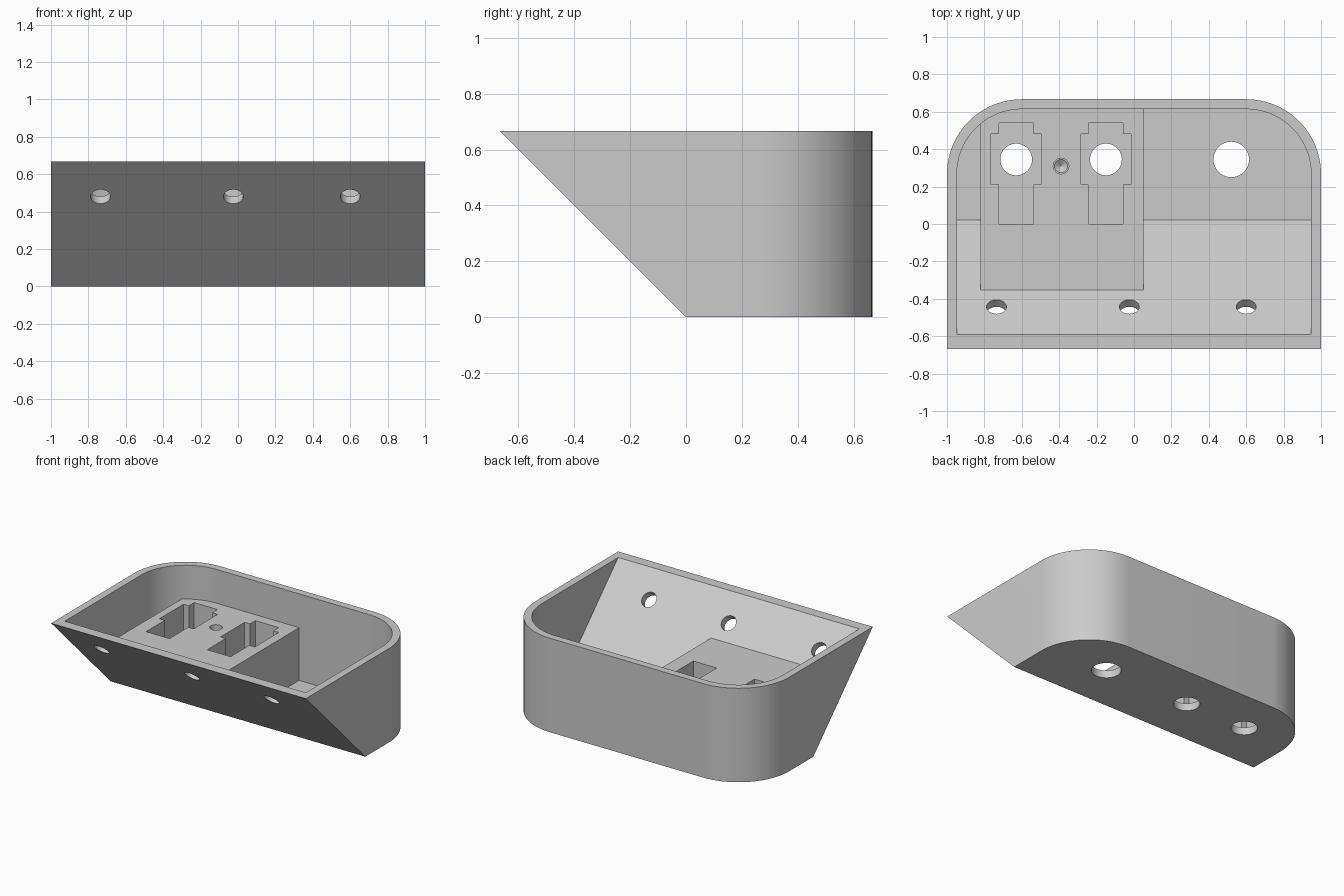
import bpy, bmesh, math
from mathutils import Matrix, Vector

if "Cube" in bpy.data.objects:
    bpy.data.objects.remove(bpy.data.objects["Cube"])

WALL = 0.053
DEPTH = 0.667      # half depth, also the full height
BLOCK_TOP = 0.427

grey = bpy.data.materials.new("plain grey")
grey.use_nodes = True
grey.diffuse_color = (0.6, 0.6, 0.6, 1)
grey.node_tree.nodes["Principled BSDF"].inputs["Base Color"].default_value = (0.6, 0.6, 0.6, 1)


def finish(name, bm):
    bmesh.ops.recalc_face_normals(bm, faces=bm.faces)
    mesh = bpy.data.meshes.new(name)
    bm.to_mesh(mesh)
    bm.free()
    mesh.materials.append(grey)
    obj = bpy.data.objects.new(name, mesh)
    bpy.context.collection.objects.link(obj)
    return obj


def rounded_tray(name, inset, z0, z1, slope):
    """Plan with two rounded back corners, extruded and cut by a 45 degree front."""
    half, back, radius = 1 - inset, DEPTH - inset, 0.4 - inset
    plan = [(-half, -1), (half, -1)]
    for cx, start in ((half - radius, 0), (radius - half, 90)):
        for i in range(25):
            a = math.radians(start + 90 * i / 24)
            plan.append((cx + radius * math.cos(a), back - radius + radius * math.sin(a)))
    bm = bmesh.new()
    base = bm.faces.new([bm.verts.new((x, y, z0)) for x, y in plan])
    top = bmesh.ops.extrude_face_region(bm, geom=[base], use_keep_orig=True)
    bmesh.ops.translate(bm, vec=(0, 0, z1 - z0),
                        verts=[g for g in top["geom"] if isinstance(g, bmesh.types.BMVert)])
    cut = bmesh.ops.bisect_plane(bm, geom=bm.verts[:] + bm.edges[:] + bm.faces[:],
                                 plane_co=(0, slope, 0), plane_no=(0, 1, 1), clear_inner=True)
    edges = [g for g in cut["geom_cut"] if isinstance(g, bmesh.types.BMEdge)]
    bmesh.ops.contextual_create(bm, geom=edges)
    return finish(name, bm)


def box(name, x0, x1, y0, y1, z0, z1):
    bm = bmesh.new()
    place = Matrix.Translation(((x0 + x1) / 2, (y0 + y1) / 2, (z0 + z1) / 2))
    size = Matrix.Diagonal((x1 - x0, y1 - y0, z1 - z0, 1))
    bmesh.ops.create_cube(bm, size=1, matrix=place @ size)
    return finish(name, bm)


def drill(name, centre, radius, length, tilt=0, tip=None, sides=40):
    bm = bmesh.new()
    place = Matrix.Translation(Vector(centre)) @ Matrix.Rotation(tilt, 4, "X")
    bmesh.ops.create_cone(bm, cap_ends=True, segments=sides, depth=length,
                          radius1=radius if tip is None else tip, radius2=radius, matrix=place)
    return finish(name, bm)


def subtract(target, cutter):
    cutter.hide_render = True
    mod = target.modifiers.new("cut", "BOOLEAN")
    mod.operation, mod.solver, mod.object = "DIFFERENCE", "EXACT", cutter
    bpy.ops.object.select_all(action="DESELECT")
    bpy.context.view_layer.objects.active = target
    target.select_set(True)
    bpy.ops.object.modifier_apply(modifier=mod.name)
    bpy.data.objects.remove(cutter)


# Hollow shell; the raised mounting block is left standing in the cavity
housing = rounded_tray("housing", 0, 0, DEPTH, 0)
cavity = rounded_tray("cavity", WALL, WALL, 0.8, WALL * math.sqrt(2))
subtract(cavity, box("mounting_block", -0.82, 0.05, -1.2, 1.2, -0.2, BLOCK_TOP))
subtract(housing, cavity)

# Stepped sockets in the block, each with a round hole through the floor
for x in (-0.63, -0.15):
    subtract(housing, box("socket", x - 0.134, x + 0.134, 0.21, 0.48, WALL, 0.6))
    subtract(housing, box("socket_slot", x - 0.092, x + 0.092, 0.0, 0.54, WALL, 0.6))
    subtract(housing, drill("socket_hole", (x, 0.345, 0), 0.085, 0.3))

# Cable hole in the open floor
subtract(housing, drill("cable_hole", (0.52, 0.345, 0), 0.095, 0.3))

# Pilot hole with a pointed bottom between the sockets
subtract(housing, drill("pilot_hole", (-0.39, 0.31, BLOCK_TOP), 0.042, 0.24, sides=24))
subtract(housing, drill("pilot_tip", (-0.39, 0.31, BLOCK_TOP - 0.13), 0.042, 0.03, tip=0.001, sides=24))

# Three holes square to the sloping front
for x in (-0.735, -0.025, 0.6):
    subtract(housing, drill("front_hole", (x, -0.48, 0.48), 0.053, 0.24, tilt=math.radians(-45)))

bpy.ops.object.select_all(action="DESELECT")
bpy.context.view_layer.objects.active = housing
housing.select_set(True)
bpy.ops.object.shade_smooth_by_angle(angle=math.radians(30))
